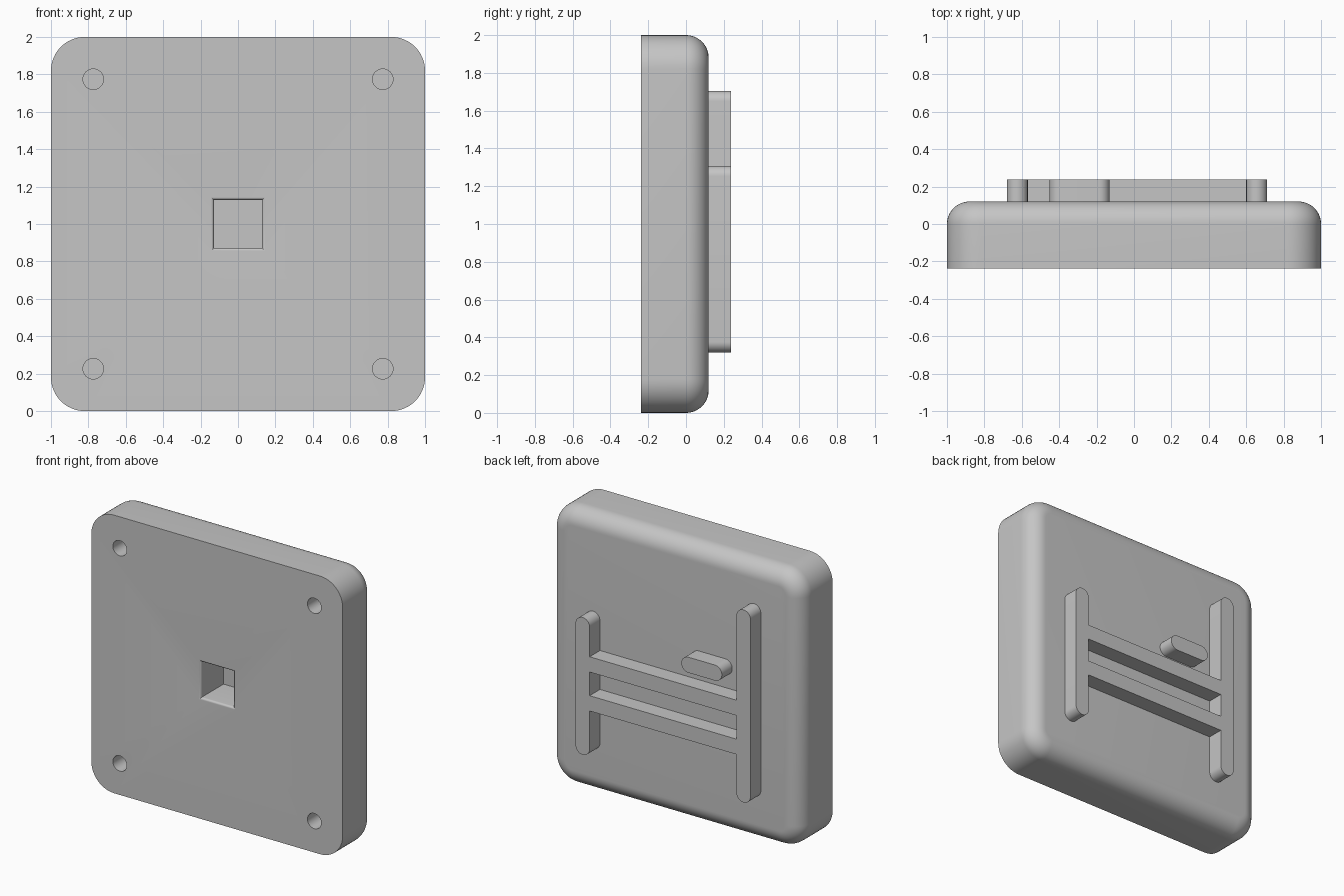
import bpy
import bmesh
import math

cube = bpy.data.objects.get("Cube")
if cube:
    bpy.data.objects.remove(cube, do_unlink=True)

FRONT, BACK, RIB_TOP = -0.238, 0.12, 0.238
FILLET = 0.12

grey = bpy.data.materials.new("plain grey")
grey.use_nodes = True
colour = (0.56, 0.56, 0.56, 1)
grey.diffuse_color = colour
grey.node_tree.nodes["Principled BSDF"].inputs["Base Color"].default_value = colour


def outline(cx, cz, hx, hz, r, steps):
    """Rounded rectangle in the xz plane; r = 0 gives square corners."""
    if r == 0:
        return [(cx + hx, cz + hz), (cx - hx, cz + hz), (cx - hx, cz - hz), (cx + hx, cz - hz)]
    points = []
    for k, (sx, sz) in enumerate([(1, 1), (-1, 1), (-1, -1), (1, -1)]):
        for i in range(steps + 1):
            a = math.pi / 2 * (k + i / steps)
            points.append((cx + sx * (hx - r) + r * math.cos(a),
                           cz + sz * (hz - r) + r * math.sin(a)))
    return points


def loft(name, sections):
    """Join outlines given as (y, outline) into a closed solid."""
    bm = bmesh.new()
    rings = [[bm.verts.new((x, y, z)) for x, z in pts] for y, pts in sections]
    n = len(rings[0])
    for a, b in zip(rings, rings[1:]):
        for i in range(n):
            j = (i + 1) % n
            bm.faces.new((a[i], a[j], b[j], b[i]))
    bm.faces.new(rings[0])
    bm.faces.new(rings[-1])
    bmesh.ops.remove_doubles(bm, verts=bm.verts, dist=0.0001)
    bmesh.ops.recalc_face_normals(bm, faces=bm.faces)
    mesh = bpy.data.meshes.new(name)
    bm.to_mesh(mesh)
    bm.free()
    mesh.materials.append(grey)
    obj = bpy.data.objects.new(name, mesh)
    bpy.context.collection.objects.link(obj)
    return obj


def activate(obj):
    bpy.ops.object.select_all(action='DESELECT')
    obj.select_set(True)
    bpy.context.view_layer.objects.active = obj


def smooth(obj):
    activate(obj)
    bpy.ops.object.shade_smooth_by_angle(angle=math.radians(30))


def cut(obj, cutter):
    cutter.hide_render = True
    activate(obj)
    mod = obj.modifiers.new("cut", 'BOOLEAN')
    mod.operation = 'DIFFERENCE'
    mod.solver = 'EXACT'
    mod.object = cutter
    bpy.ops.object.modifier_apply(modifier=mod.name)
    bpy.data.objects.remove(cutter, do_unlink=True)


def rib(name, x0, x1, z0, z1, rounded):
    hx, hz = (x1 - x0) / 2, (z1 - z0) / 2
    pts = outline((x0 + x1) / 2, (z0 + z1) / 2, hx, hz, min(hx, hz) if rounded else 0, 10)
    smooth(loft(name, [(BACK - 0.01, pts), (RIB_TOP, pts)]))


# Body: rounded slab with a filleted back edge
sections = [(FRONT, outline(0, 1, 1, 1, 0.18, 12))]
for i in range(13):
    a = math.pi / 2 * i / 12
    inset = FILLET * (1 - math.cos(a))
    y = BACK - FILLET + FILLET * math.sin(a)
    sections.append((y, outline(0, 1, 1 - inset, 1 - inset, 0.18 - inset, 12)))
body = loft("body", sections)

# Square socket with a softly rounded rim
rim, half = 0.016, 0.129
socket = [(FRONT - 0.05, outline(0, 1, half + rim, half + rim, 0, 1))]
for i in range(7):
    a = math.pi / 2 * i / 6
    w = half + rim * (1 - math.sin(a))
    socket.append((FRONT + rim * (1 - math.cos(a)), outline(0, 1, w, w, 0, 1)))
socket.append((0.02, outline(0, 1, half, half, 0, 1)))
cut(body, loft("socket_cutter", socket))

# Four round screw holes in the front
for sx in (-1, 1):
    for sz in (-1, 1):
        ring = outline(sx * 0.774, 1 + sz * 0.774, 0.055, 0.055, 0.055, 10)
        cut(body, loft("hole_cutter", [(FRONT - 0.05, ring), (FRONT + 0.2, ring)]))
smooth(body)

# Raised ribs on the back
rib("long_upright_rib", -0.68, -0.568, 0.32, 1.705, True)
rib("short_upright_rib", 0.6, 0.712, 0.32, 1.308, True)
rib("upper_cross_rib", -0.568, 0.6, 0.93, 1.04, False)
rib("lower_cross_rib", -0.568, 0.6, 0.65, 0.76, False)
rib("small_pill_rib", -0.452, -0.13, 1.135, 1.247, True)
